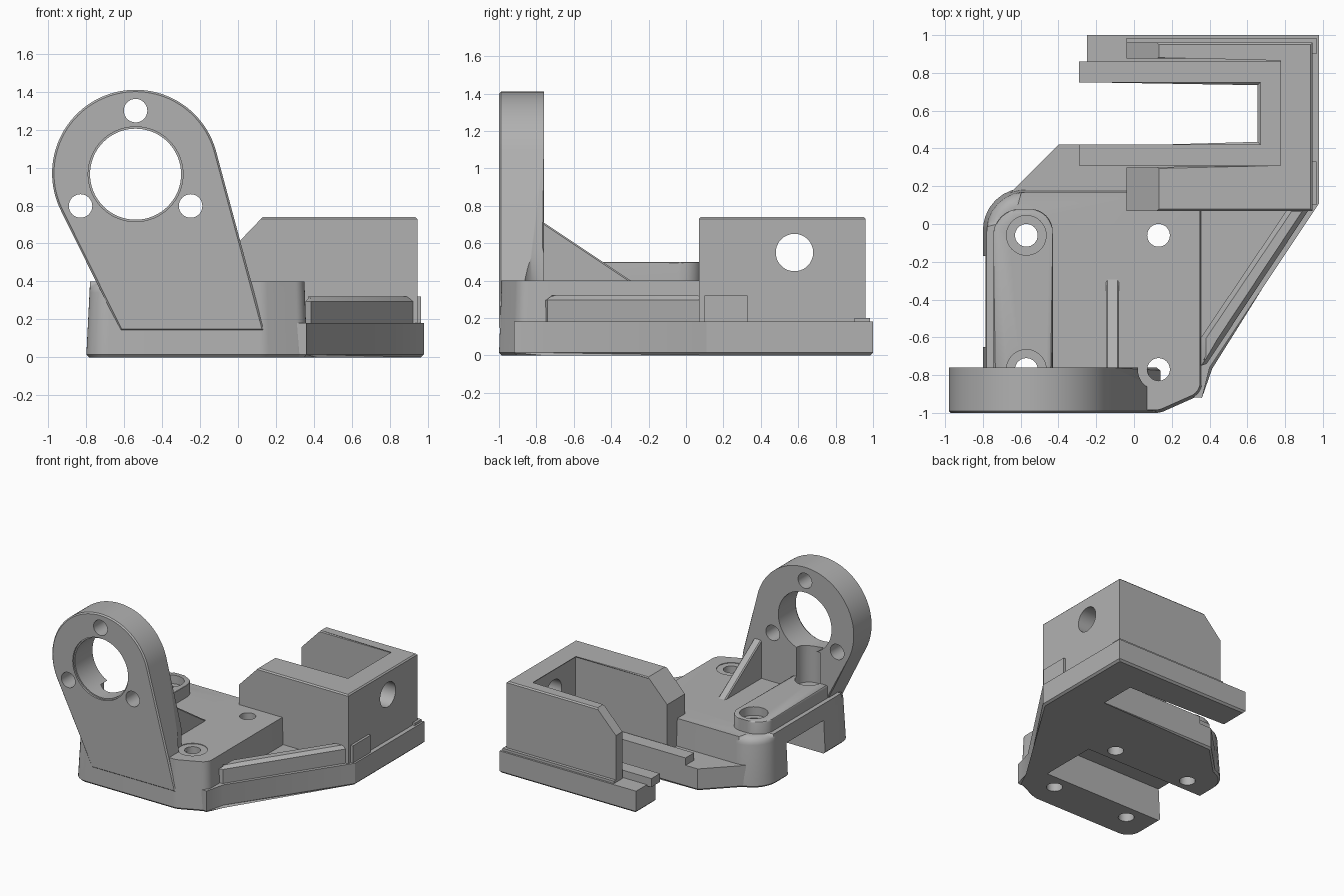
import bpy, bmesh, math
from mathutils import Vector

if "Cube" in bpy.data.objects:
    bpy.data.objects.remove(bpy.data.objects["Cube"], do_unlink=True)

grey = bpy.data.materials.new("plain_grey")
grey.use_nodes = True
colour = (0.44, 0.44, 0.44, 1)
grey.diffuse_color = colour
grey.node_tree.nodes["Principled BSDF"].inputs["Base Color"].default_value = colour


def rounded(corners):
    """Outline from (x, y, radius) corners, each rounded by an arc-like curve."""
    out = []
    for i, (x, y, r) in enumerate(corners):
        p = Vector((x, y))
        if r == 0:
            out.append((x, y))
            continue
        a = (Vector(corners[i - 1][:2]) - p).normalized()
        b = (Vector(corners[(i + 1) % len(corners)][:2]) - p).normalized()
        half = a.angle(b) / 2
        centre = p + (a + b).normalized() * (r / math.sin(half))
        start = p + a * (r / math.tan(half)) - centre
        end = p + b * (r / math.tan(half)) - centre
        for k in range(9):
            d = start.lerp(end, k / 8).normalized() * r
            out.append(tuple(centre + d))
    return out


def rect(x0, x1, y0, y1):
    return [(x0, y0), (x1, y0), (x1, y1), (x0, y1)]


def circle(cx, cy, r, start=0, end=360, n=48):
    count = n if end - start == 360 else n + 1
    return [(cx + r * math.cos(math.radians(start + (end - start) * i / n)),
             cy + r * math.sin(math.radians(start + (end - start) * i / n))) for i in range(count)]


def prism(name, pts, lo, hi, axis="z", top=0, bottom=0, segments=1, taper=0):
    """Extrude an outline along an axis, with optional rounded ends and draft."""
    bm = bmesh.new()
    low = [bm.verts.new((x, y, lo)) for x, y in pts]
    high = [bm.verts.new((x, y, hi)) for x, y in pts]
    mx = sum(v.co.x for v in low) / len(low)
    my = sum(v.co.y for v in low) / len(low)
    for v in high:
        v.co.x += (mx - v.co.x) * taper
        v.co.y += (my - v.co.y) * taper
    n = len(pts)
    bm.faces.new(low[::-1])
    bm.faces.new(high)
    for i in range(n):
        j = (i + 1) % n
        bm.faces.new((low[i], low[j], high[j], high[i]))
    for ring, width, seg in ((high, top, segments), (low, bottom, 1)):
        if width:
            edges = [bm.edges.get((ring[i], ring[(i + 1) % n])) for i in range(n)]
            bmesh.ops.bevel(bm, geom=edges, offset=width, segments=seg,
                            profile=0.5, affect="EDGES")
    for v in bm.verts:
        x, y, z = v.co
        v.co = {"z": (x, y, z), "y": (x, z, y), "x": (z, x, y)}[axis]
    bmesh.ops.recalc_face_normals(bm, faces=bm.faces)
    mesh = bpy.data.meshes.new(name)
    bm.to_mesh(mesh)
    bm.free()
    mesh.materials.append(grey)
    ob = bpy.data.objects.new(name, mesh)
    bpy.context.collection.objects.link(ob)
    return ob


def activate(ob):
    bpy.ops.object.select_all(action="DESELECT")
    ob.select_set(True)
    bpy.context.view_layer.objects.active = ob


def cut(ob, cutters):
    activate(ob)
    for c in cutters:
        mod = ob.modifiers.new("cut", "BOOLEAN")
        mod.operation = "DIFFERENCE"
        mod.solver = "EXACT"
        mod.object = c
        bpy.ops.object.modifier_apply(modifier=mod.name)


# Cutters: screw holes, counterbores, underside channel
LEFT_X, RIGHT_X, FRONT_Y, BACK_Y = -0.57, 0.13, -0.77, -0.06
holes = [prism("hole_cutter", circle(x, y, 0.06, n=32), -0.1, 0.6)
         for x in (LEFT_X, RIGHT_X) for y in (FRONT_Y, BACK_Y)]
bores = [prism("bore_cutter", circle(LEFT_X, BACK_Y, 0.105), 0.43, 0.6),
         prism("bore_cutter", circle(LEFT_X, FRONT_Y, 0.105), 0.43, 0.75),
         prism("bore_cutter", circle(RIGHT_X, FRONT_Y, 0.11), 0.395, 0.75)]
channel = prism("channel_cutter", rect(-1.1, 0.3, -0.65, -0.17), -0.1, 0.27)

# Body block with rounded top
body = prism("body_block", rounded([(-0.8, -1, 0.12), (0.14, -1, 0.12), (0.365, -0.9, 0.08),
                                    (0.365, 0.19, 0.1), (-0.8, 0.19, 0.22)]),
             0, 0.4, top=0.06, bottom=0.015, segments=5, taper=0.03)
cut(body, [channel] + holes + bores)

# Base flange reaching back to the fork
flange = prism("base_flange", [(0.36, -0.92), (0.4, -0.76), (0.98, 0.11), (0.98, 1), (-0.25, 1),
                               (-0.25, 0.75), (0.67, 0.75), (0.67, 0.42), (-0.4, 0.42),
                               (-0.73, 0.09), (-0.3, -0.1), (0.1, -0.9)],
               0, 0.18, bottom=0.015)
cut(flange, [channel] + holes)

# Fork lip forming the floor of the housing
lip = prism("fork_lip", [(-0.29, 0.31), (0.8, 0.31), (0.8, 0.86), (-0.29, 0.86), (-0.29, 0.75),
                         (0.67, 0.75), (0.67, 0.42), (-0.29, 0.42)], 0.17, 0.24)

# Open housing with sloped wall ends and a side hole
housing = prism("housing_walls", [(-0.04, 0.07), (0.945, 0.07), (0.945, 0.96), (-0.04, 0.96),
                                  (-0.04, 0.875), (0.785, 0.875), (0.785, 0.3), (-0.04, 0.3)],
                0.17, 0.74, top=0.01)
slope = prism("slope_cutter", [(-0.08, 0.52), (0.16, 0.77), (-0.08, 0.77)], 0, 1.1, axis="y")
side_hole = prism("side_hole_cutter", circle(0.58, 0.55, 0.1), 0.7, 1.1, axis="x")
cut(housing, [slope, side_hole])
prism("housing_skirt", rect(0.9, 0.965, 0.1, 0.33), 0.17, 0.32)
prism("housing_step", rect(-0.04, 0.965, 0.9, 0.985), 0.17, 0.2)

# Diagonal stiffening rail
prism("diagonal_rail", [(0.355, -0.75), (0.385, -0.74), (0.935, 0.09), (0.82, 0.09), (0.355, -0.6)],
      0.17, 0.32, top=0.025)

# Raised pad along the left side
pad = prism("raised_pad", rounded([(-0.745, -0.85, 0), (-0.43, -0.85, 0),
                                   (-0.43, 0.08, 0.12), (-0.745, 0.08, 0.14)]),
            0.3, 0.5, top=0.012, segments=2)
cut(pad, holes + bores)

# Upright ring plate
CX, CZ = -0.54, 0.97
outline = circle(CX, CZ, 0.44, 15, 206.6, 64) + [(-0.62, 0.14), (0.139, 0.14)]
plate = prism("ring_plate", outline, -1, -0.76, axis="y", top=0.015, bottom=0.01)
ring = [prism("ring_cutter", circle(CX, CZ - 0.005, 0.24, n=64), -1.1, -0.6, axis="y"),
        prism("ring_edge_cutter", circle(CX, CZ - 0.005, 0.25, n=64), -1.1, -0.985, axis="y")]
for angle in (90, 210, 330):
    a = math.radians(angle)
    ring.append(prism("bolt_cutter", circle(CX + 0.335 * math.cos(a), CZ - 0.005 + 0.335 * math.sin(a),
                                            0.062, n=32), -1.1, -0.6, axis="y"))
cut(plate, ring + bores[1:])

# Triangular gusset behind the plate
prism("gusset", [(-0.8, 0.35), (-0.22, 0.35), (-0.76, 0.71), (-0.8, 0.71)], -0.148, -0.08, axis="x",
      top=0.008, bottom=0.008)

# Remove cutters, then shade
for ob in list(bpy.context.collection.objects):
    if ob.name.split(".")[0].endswith("_cutter"):
        bpy.data.objects.remove(ob, do_unlink=True)
    elif ob.type == "MESH":
        activate(ob)
        bpy.ops.object.shade_smooth_by_angle(angle=math.radians(30))
